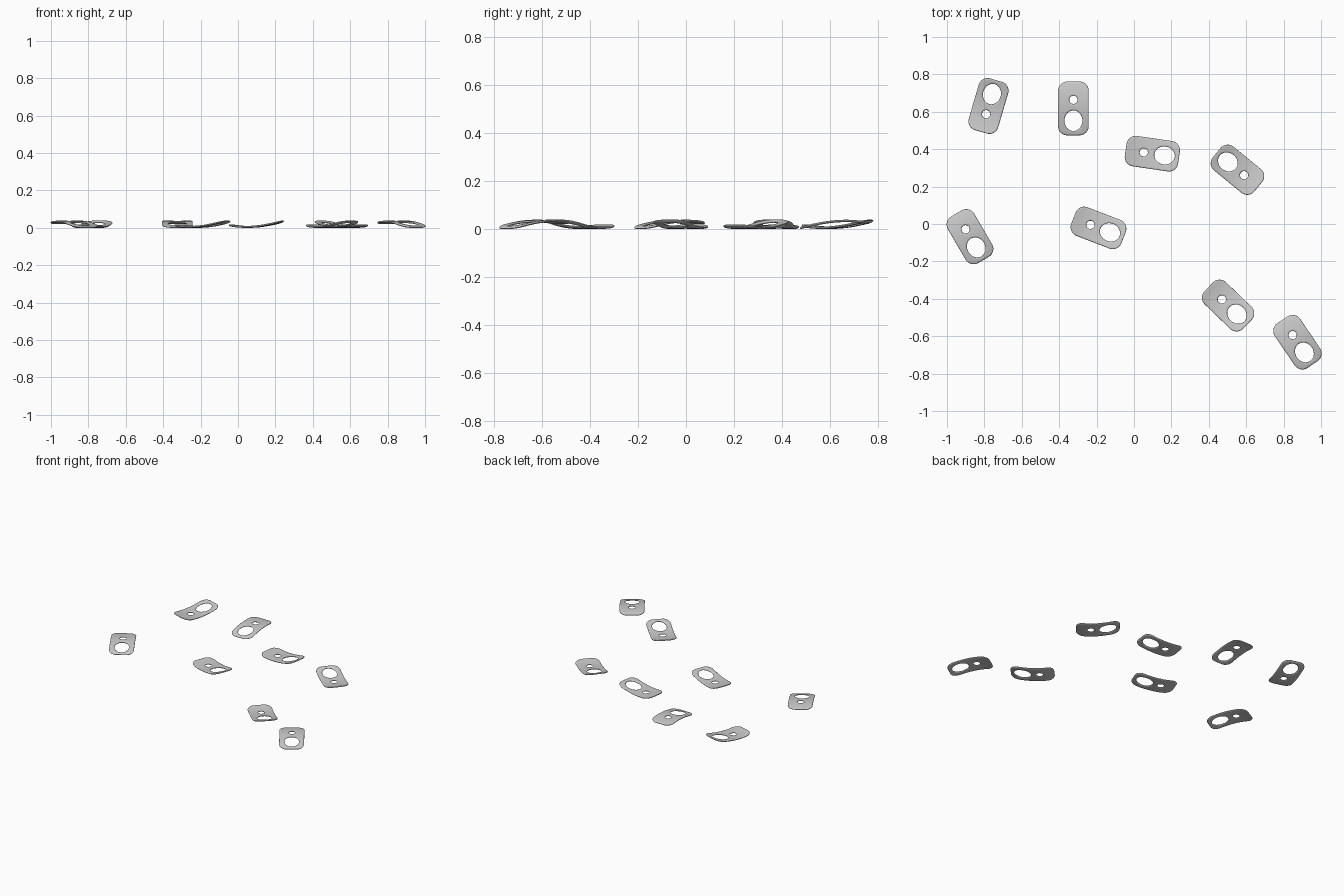
import bpy, bmesh, math
from mathutils import Matrix

if "Cube" in bpy.data.objects:
    bpy.data.objects.remove(bpy.data.objects["Cube"])

LENGTH, WIDTH, CORNER = 0.288, 0.164, 0.05
BEVEL, HALF_THICK = 0.009, 0.005

metal = bpy.data.materials.new("light grey metal")
metal.diffuse_color = (0.6, 0.6, 0.6, 1)
metal.use_nodes = True
metal.node_tree.nodes["Principled BSDF"].inputs["Base Color"].default_value = metal.diffuse_color


def ellipse(cx, rx, ry, n):
    return [(cx + rx * math.cos(2 * math.pi * i / n), ry * math.sin(2 * math.pi * i / n))
            for i in range(n)]


def rounded_outline(n=10):
    pts = []
    for k, (sx, sy) in enumerate([(1, 1), (-1, 1), (-1, -1), (1, -1)]):
        for i in range(n + 1):
            a = math.pi / 2 * (k + i / n)
            pts.append((sx * (LENGTH / 2 - CORNER) + CORNER * math.cos(a),
                        sy * (WIDTH / 2 - CORNER) + CORNER * math.sin(a)))
    return pts


def wave(x):
    # S-shaped side profile: low at the ring end, humped in the middle
    t = x / (LENGTH / 2)
    return -0.013 * t - 0.018 * t * t + 0.003 * t ** 3


# flat tab plate with ring hole and rivet hole, rounded edges
curve = bpy.data.curves.new("tab_profile", 'CURVE')
curve.dimensions = '2D'
curve.fill_mode = 'BOTH'
curve.bevel_depth = BEVEL
curve.bevel_resolution = 3
curve.offset = -BEVEL
for pts in (rounded_outline(), ellipse(0.066, 0.055, 0.048, 40), ellipse(-0.046, 0.022, 0.022, 24)):
    sp = curve.splines.new('POLY')
    sp.points.add(len(pts) - 1)
    for p, (x, y) in zip(sp.points, pts):
        p.co = (x, y, 0, 1)
    sp.use_cyclic_u = True
temp = bpy.data.objects.new("tab_profile", curve)
bpy.context.collection.objects.link(temp)
bpy.context.view_layer.update()
mesh = bpy.data.meshes.new_from_object(temp.evaluated_get(bpy.context.evaluated_depsgraph_get()))
bpy.data.objects.remove(temp)

# slice the plate crosswise, then thin and bend it
bm = bmesh.new()
bm.from_mesh(mesh)
bmesh.ops.remove_doubles(bm, verts=bm.verts, dist=1e-5)
for i in range(1, 24):
    x = -LENGTH / 2 + LENGTH * i / 24
    bmesh.ops.bisect_plane(bm, geom=bm.verts[:] + bm.edges[:] + bm.faces[:], dist=1e-6,
                           plane_co=(x, 0, 0), plane_no=(1, 0, 0))
for v in bm.verts:
    v.co.z = v.co.z * HALF_THICK / BEVEL + wave(v.co.x)
bmesh.ops.recalc_face_normals(bm, faces=bm.faces)
bm.to_mesh(mesh)
bm.free()
mesh.materials.clear()
mesh.materials.append(metal)
mesh.name = "pull_tab"
low = min(v.co.z for v in mesh.vertices)
high = max(v.co.z for v in mesh.vertices)

# x, y, direction of the ring end, upside down
tabs = [(-0.778, 0.631, (6, 20.5), True), (-0.324, 0.618, (0, -21), False),
        (0.098, 0.376, (20.5, -3), True), (0.553, 0.290, (-16.5, 13.5), True),
        (-0.877, -0.068, (10.5, -18), False), (-0.190, -0.021, (19.5, -7.5), True),
        (0.503, -0.436, (15, -14.5), True), (0.874, -0.632, (11.5, -17), False)]
for i, (x, y, d, flipped) in enumerate(tabs):
    ob = bpy.data.objects.new(f"pull_tab_{i + 1}", mesh)
    bpy.context.collection.objects.link(ob)
    ob.matrix_world = (Matrix.Translation((x, y, high if flipped else -low))
                       @ Matrix.Rotation(math.atan2(d[1], d[0]), 4, 'Z')
                       @ Matrix.Rotation(math.pi if flipped else 0, 4, 'X'))

# smooth rounded rims (all tabs share one mesh)
bpy.ops.object.select_all(action='DESELECT')
first = bpy.data.objects["pull_tab_1"]
first.select_set(True)
bpy.context.view_layer.objects.active = first
bpy.ops.object.shade_smooth_by_angle(angle=math.radians(40))
